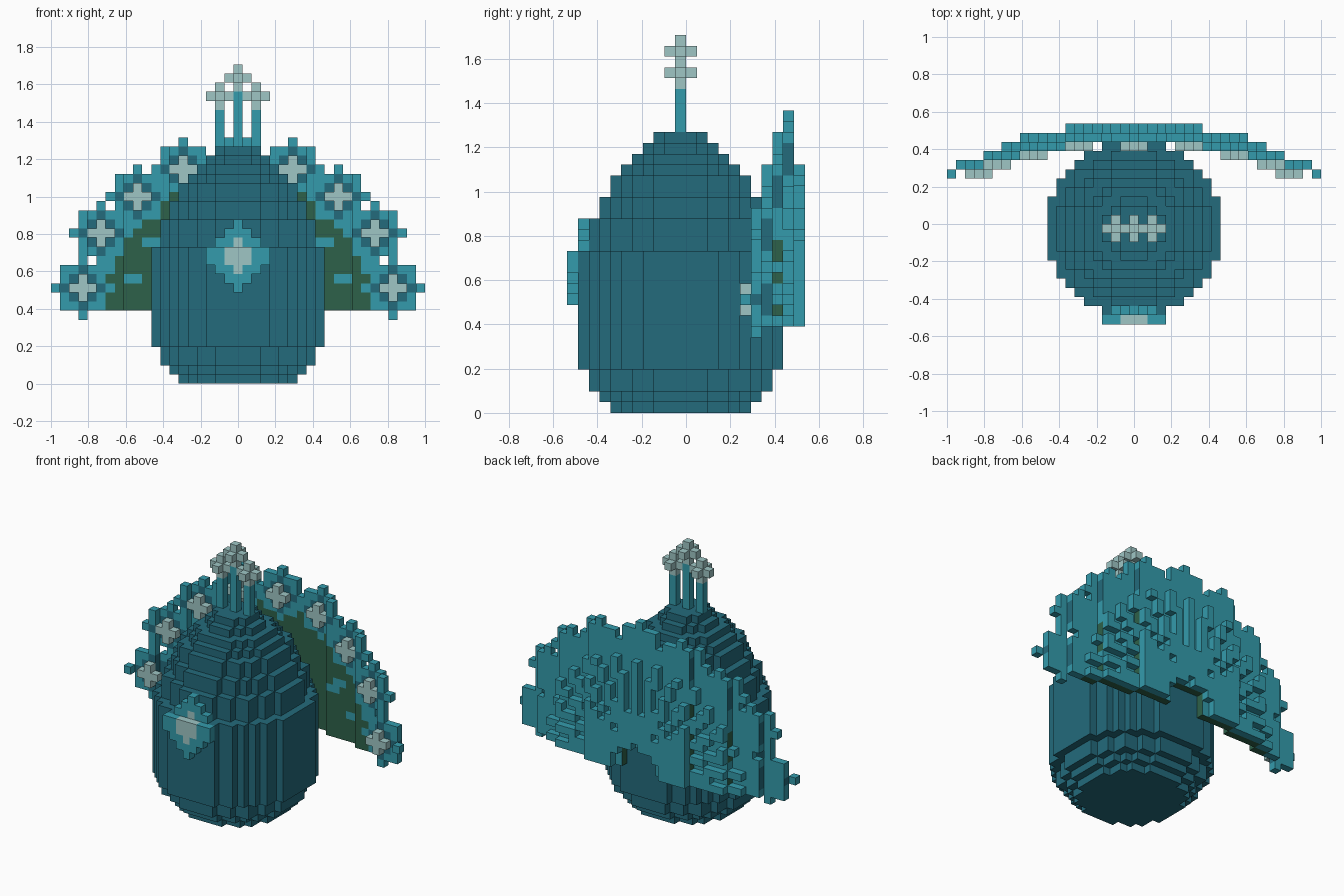
import bpy, bmesh, math

if "Cube" in bpy.data.objects:
    bpy.data.objects.remove(bpy.data.objects["Cube"])

U = 2 / 41  # voxel size

def material(name, rgb):
    m = bpy.data.materials.new(name)
    m.diffuse_color = (*rgb, 1)
    m.use_nodes = True
    m.node_tree.nodes["Principled BSDF"].inputs["Base Color"].default_value = m.diffuse_color
    return m

DARK, TEAL, PALE, GREEN = range(4)
MATS = [material("deep_teal", (0.017, 0.145, 0.20)),
        material("bright_teal", (0.034, 0.33, 0.415)),
        material("pale_aqua", (0.345, 0.565, 0.56)),
        material("dark_green", (0.027, 0.12, 0.067))]

# For each direction: the four corners of that cube face
SIDES = {(1, 0, 0): [(1, 0, 0), (1, 1, 0), (1, 1, 1), (1, 0, 1)],
         (-1, 0, 0): [(0, 0, 0), (0, 0, 1), (0, 1, 1), (0, 1, 0)],
         (0, 1, 0): [(0, 1, 0), (0, 1, 1), (1, 1, 1), (1, 1, 0)],
         (0, -1, 0): [(0, 0, 0), (1, 0, 0), (1, 0, 1), (0, 0, 1)],
         (0, 0, 1): [(0, 0, 1), (1, 0, 1), (1, 1, 1), (0, 1, 1)],
         (0, 0, -1): [(0, 0, 0), (0, 1, 0), (1, 1, 0), (1, 0, 0)]}

def build(name, cells, back=None):
    """Make the outer skin of a set of cubes {(x, y, z): colour}; back recolours +y faces."""
    bm = bmesh.new()
    verts = {}
    for (x, y, z), col in cells.items():
        for d, corners in SIDES.items():
            if (x + d[0], y + d[1], z + d[2]) in cells:
                continue
            loop = []
            for a, b, c in corners:
                k = (x + a, y + b, z + c)
                if k not in verts:
                    verts[k] = bm.verts.new(((k[0] - 0.5) * U, k[1] * U, k[2] * U))
                loop.append(verts[k])
            f = bm.faces.new(loop)
            f.material_index = back if back is not None and d == (0, 1, 0) else col
    me = bpy.data.meshes.new(name)
    bm.to_mesh(me)
    bm.free()
    for m in MATS:
        me.materials.append(m)
    ob = bpy.data.objects.new(name, me)
    bpy.context.collection.objects.link(ob)
    return ob

# Egg-shaped body: radius in cubes of every layer, bottom to top
radii = [6, 7, 8, 8] + [9] * 11 + [8] * 3 + [7] * 2 + [6] * 2 + [5, 4, 3, 2]
body = {}
for z, r in enumerate(radii):
    for x in range(-r, r + 1):
        for y in range(-r, r + 1):
            if x * x + y * y <= (r + 0.5) ** 2:
                body[x, y - 1, z] = DARK
build("body", body)

# Chest patch: a diamond one cube thick that follows the front of the body
patch = {}
for z, half in zip(range(10, 18), (0, 1, 2, 3, 3, 2, 1, 0)):
    for x in range(-half, half + 1):
        front = min(y for (a, y, c) in body if a == x and c == z)
        pale = z in (13, 14) and abs(x) <= 1 or z in (12, 15) and x == 0
        patch[x, front - 1, z] = PALE if pale else TEAL
build("chest_patch", patch)

# Crest: three stalks, each with a 3D plus on top
crest = {}
for x, top in ((-2, 31), (0, 33), (2, 31)):
    for z in range(26, top - 1):
        crest[x, -1, z] = TEAL
    crest[x, -1, top] = PALE
    for d in SIDES:
        crest[x + d[0], -1 + d[1], top + d[2]] = PALE
build("crest", crest)

# Tail fan: a sheet that curves forward towards its sides
def sheet(x):
    x = abs(x)
    for limit, y in ((7, 9), (12, 8), (16, 7), (19, 6)):
        if x <= limit:
            return y
    return 5

tail = {}
for x in range(-15, 16):
    for z in range(8, 25):
        r = math.hypot(x, z - 8)
        if 3 <= r <= 15.5:
            ang = math.degrees(math.atan2(z - 8, abs(x)))
            streak = 9.5 < r < 13.2 and (abs(ang - 14) < 2.5 or abs(ang - 36) < 2.5)
            tail[x, sheet(x), z] = GREEN if r <= 14.4 and not streak else TEAL

# Feather quills: ridges on the back of the sheet
for i in range(17):
    a = math.pi * i / 16
    for step in range(8, 30):
        x = round(step / 2 * math.cos(a))
        z = round(7.5 + step / 2 * math.sin(a))
        tail[x, sheet(x) + 1, z] = TEAL

# Eyespots: round feather tips with a dark ring and a raised pale plus
spots = [(0, 24)] + [(s * x, z) for s in (-1, 1)
                     for x, z in ((17, 10), (15, 16), (11, 20), (6, 23))]
for cx, cz in spots:
    for dx in range(-3, 4):
        for dz in range(-3, 4):
            d = dx * dx + dz * dz
            if d <= 9:
                x, z = cx + dx, cz + dz
                tail[x, sheet(x), z] = DARK if d <= 4 else TEAL
build("tail_fan", tail, back=TEAL)

eyes = {}
for cx, cz in spots:
    for dx, dz in ((0, 0), (1, 0), (-1, 0), (0, 1), (0, -1)):
        eyes[cx + dx, sheet(cx) - 1, cz + dz] = PALE
build("tail_eyespots", eyes)
